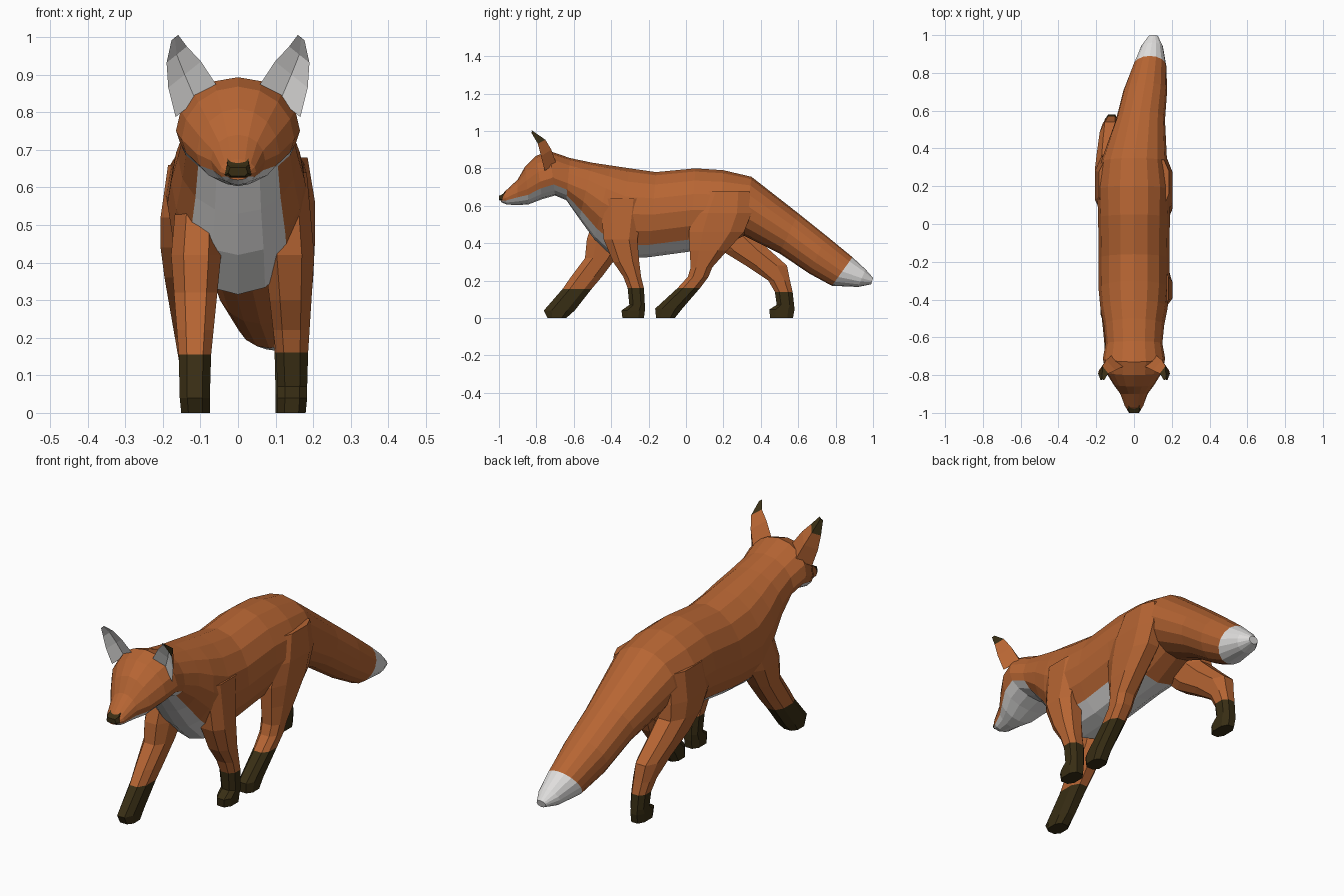
import bpy, bmesh, math
from mathutils import Vector

if "Cube" in bpy.data.objects:
    bpy.data.objects.remove(bpy.data.objects["Cube"])


def material(name, rgb):
    m = bpy.data.materials.new(name)
    m.diffuse_color = (*rgb, 1)
    m.use_nodes = True
    m.node_tree.nodes["Principled BSDF"].inputs["Base Color"].default_value = m.diffuse_color
    return m


MATS = [material("orange fur", (0.47, 0.13, 0.033)),
        material("white fur", (0.75, 0.74, 0.73)),
        material("dark brown fur", (0.04, 0.027, 0.007))]
ORANGE, WHITE, DARK = 0, 1, 2


def loft(name, rings, rule):
    """Skin equal-sized point rings; rule(section, side, centre) picks the colour."""
    bm = bmesh.new()
    vs = [[bm.verts.new(p) for p in r] for r in rings]
    n = len(vs[0])
    for i in range(len(vs) - 1):
        for j in range(n):
            k = (j + 1) % n
            f = bm.faces.new((vs[i][j], vs[i][k], vs[i + 1][k], vs[i + 1][j]))
            f.material_index = rule(i, j, f.calc_center_median())
    for i, r in ((0, vs[0]), (len(vs) - 2, vs[-1])):
        f = bm.faces.new(r)
        f.material_index = rule(i, 0, f.calc_center_median())
    bmesh.ops.recalc_face_normals(bm, faces=bm.faces)
    me = bpy.data.meshes.new(name)
    bm.to_mesh(me)
    bm.free()
    for m in MATS:
        me.materials.append(m)
    ob = bpy.data.objects.new(name, me)
    bpy.context.collection.objects.link(ob)
    return ob


# Head, body and tail: top y, top z, bottom y, bottom z, half width
N = 16
HEAD = [(-.99, .65, -.99, .62, .03), (-.97, .675, -.96, .607, .048),
        (-.9, .74, -.9, .603, .072), (-.86, .81, -.84, .608, .11),
        (-.8, .868, -.77, .635, .15), (-.73, .893, -.7, .655, .165),
        (-.62, .855, -.64, .63, .15)]
TORSO = [(-.5, .83, -.57, .53, .16), (-.4, .815, -.49, .42, .178),
         (-.3, .8, -.38, .315, .188), (-.16, .78, -.2, .325, .187),
         (.05, .8, .02, .355, .19), (.2, .79, .17, .37, .195),
         (.35, .755, .31, .44, .175)]
TAIL = [(.6, .56, .5, .345, .13), (.75, .44, .66, .237, .116),
        (.89, .325, .78, .172, .088), (.96, .26, .92, .166, .058),
        (1, .215, .99, .18, .025)]


def body_ring(yt, zt, yb, zb, hw):
    cx = max(0, .17 * (yt - .4))                    # the tail swings to one side
    wide = .4 if -.87 < yt < -.6 else .5            # cheeks sit low on the head
    top, bot = Vector((cx, yt, zt)), Vector((cx, yb, zb))
    ring = []
    for j in range(N):
        a = math.tau * j / N
        c = math.cos(a)
        t = wide + c * ((1 - wide) if c > 0 else wide)
        ring.append(bot.lerp(top, t) + Vector((hw * math.sin(a), 0, 0)))
    return ring


def body_colour(i, j, c):
    off = abs(j + .5 - N / 2)                       # steps away from the underside
    throat, tip = len(HEAD) - 1, len(HEAD + TORSO) + 2
    if i >= tip or (i < tip - 4 and off < (3 if i < throat else 2)):
        return WHITE
    return ORANGE


loft("body_head_and_tail", [body_ring(*s) for s in HEAD + TORSO + TAIL], body_colour)


# Nose
def nose_ring(y, w, z0, z1):
    return [(-w, y, z0 + .008), (-w * .7, y, z0), (w * .7, y, z0),
            (w, y, z0 + .008), (w * .8, y, z1), (-w * .8, y, z1)]


loft("nose", [nose_ring(-1, .026, .63, .653), nose_ring(-.985, .036, .625, .66),
              nose_ring(-.955, .034, .635, .68)], lambda i, j, c: DARK)


# Legs: levels give z, front y and back y; widths blend from foot to thigh
def leg(name, side, foot, thigh, sock, levels):
    rings = []
    for z, y0, y1 in levels:
        t = min(1, max(0, (z - .12) / .3))
        x0, x1 = (f + (g - f) * t for f, g in zip(foot, thigh))
        x1 -= .02 if z > .6 else .004 if z == 0 else 0
        cx, cy, hx, hy = (x0 + x1) / 2, (y0 + y1) / 2, (x1 - x0) / 2, (y1 - y0) / 2
        ring = []
        for q in range(4):                          # chamfered rectangle
            for u, v in ((1, .5), (.5, 1)) if q % 2 == 0 else ((.5, 1), (1, .5)):
                sx, sy = (1 if q in (0, 3) else -1), (1 if q < 2 else -1)
                ring.append((side * (cx + hx * u * sx), cy + hy * v * sy, z))
        rings.append(ring)
    loft(name, rings, lambda i, j, c: DARK if c.z < sock else ORANGE)


leg("front_leg_right", 1, (.105, .184), (.07, .203), .16, [
    (.64, -.46, -.22), (.42, -.44, -.26), (.3, -.39, -.25), (.22, -.335, -.24),
    (.16, -.312, -.225), (.07, -.303, -.22), (.04, -.345, -.22), (0, -.34, -.225)])
leg("front_leg_left", -1, (.075, .155), (.045, .178), .155, [
    (.64, -.46, -.22), (.42, -.53, -.31), (.32, -.54, -.375), (.22, -.615, -.45),
    (.155, -.66, -.505), (.04, -.76, -.595), (0, -.74, -.64)])
leg("hind_leg_right", 1, (.1, .18), (.08, .205), .16, [
    (.68, .1, .34), (.56, .04, .35), (.46, .015, .31), (.36, .02, .22),
    (.27, .025, .14), (.22, .01, .12), (.16, -.045, .075), (.05, -.165, -.02), (0, -.16, -.06)])
leg("hind_leg_left", -1, (.082, .154), (.065, .206), .14, [
    (.66, .08, .34), (.52, .05, .36), (.44, .11, .365), (.36, .19, .45), (.28, .32, .54),
    (.2, .44, .556), (.14, .475, .57), (.07, .485, .578), (.045, .445, .58), (0, .45, .572)])


# Ears: centre, half width and depth of each level, hollow at the front
def ear_ring(side, x, y, z, w, d):
    return [(side * (x - .75 * w), y, z + .6 * w), (side * (x + .1 * d), y + d, z),
            (side * (x + .75 * w), y, z - .6 * w), (side * x, y + d * .35, z)]


for name, side in (("ear_right", 1), ("ear_left", -1)):
    levels = [(.112, -.755, .83, .072, .06), (.142, -.775, .9, .058, .055),
              (.163, -.792, .953, .036, .04), (.168, -.827, .998, .012, .01)]
    loft(name, [ear_ring(side, *l) for l in levels],
         lambda i, j, c: WHITE if j >= 2 else DARK if i == 2 else ORANGE)
